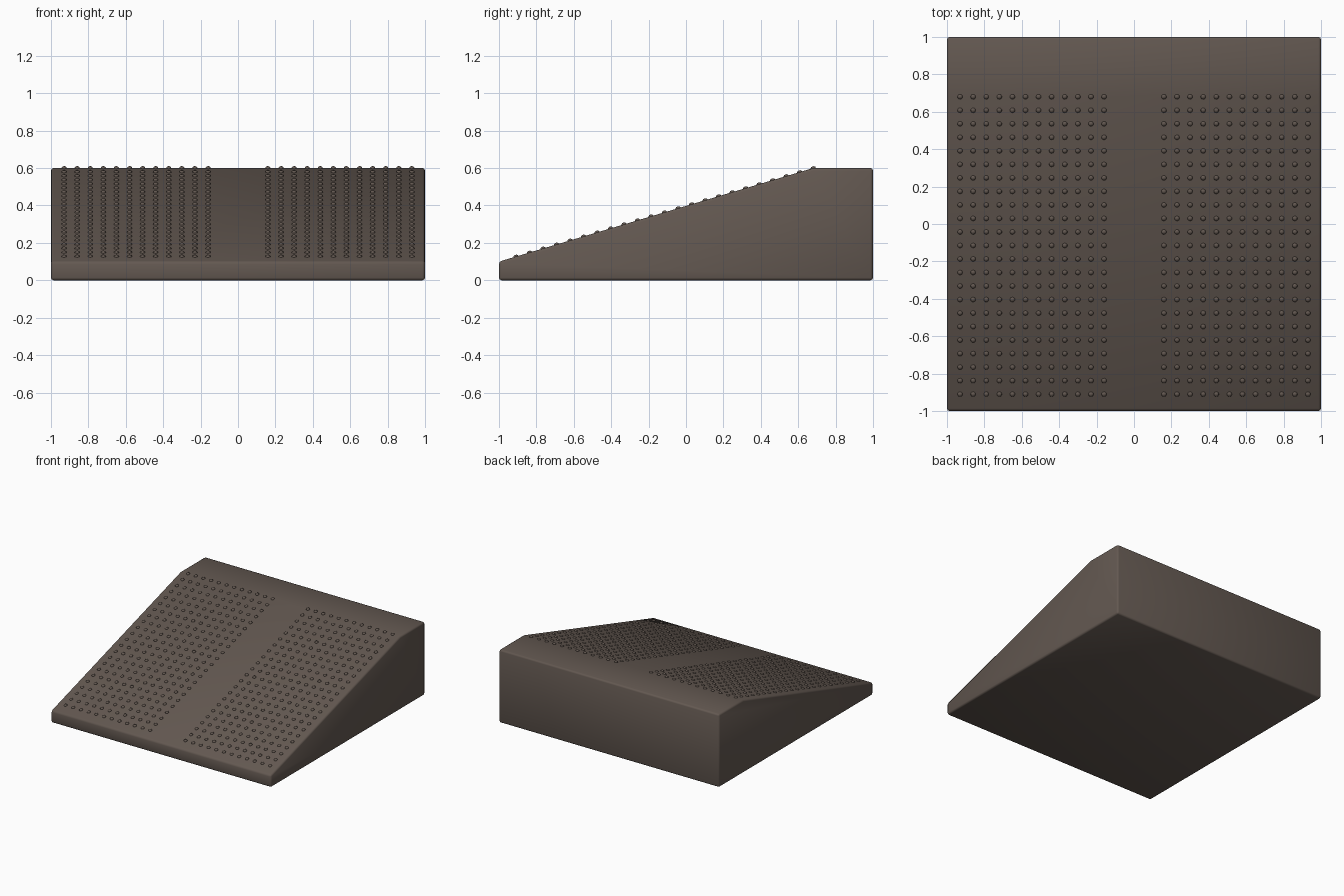
import bpy, bmesh
from math import atan2
from mathutils import Matrix, Vector

cube = bpy.data.objects.get("Cube")
if cube:
    bpy.data.objects.remove(cube, do_unlink=True)


def make_material(name, rgb):
    mat = bpy.data.materials.new(name)
    mat.use_nodes = True
    mat.diffuse_color = (*rgb, 1)
    mat.node_tree.nodes["Principled BSDF"].inputs["Base Color"].default_value = (*rgb, 1)
    return mat


def make_object(name, bm, mat):
    mesh = bpy.data.meshes.new(name)
    bm.normal_update()
    for f in bm.faces:
        f.smooth = True
    bm.to_mesh(mesh)
    bm.free()
    obj = bpy.data.objects.new(name, mesh)
    bpy.context.collection.objects.link(obj)
    mesh.materials.append(mat)
    return obj


brown = make_material("dark brown rubber", (0.125, 0.098, 0.082))

LOW, HIGH, RIDGE = 0.10, 0.60, 0.68
slope = atan2(HIGH - LOW, RIDGE + 1)

# Wedge body: side profile extruded across the width
bm = bmesh.new()
profile = [(-1, 0), (1, 0), (1, HIGH), (RIDGE, HIGH), (-1, LOW)]
side = bm.faces.new([bm.verts.new((-1, y, z)) for y, z in profile])
ext = bmesh.ops.extrude_face_region(bm, geom=[side])
bmesh.ops.translate(bm, vec=(2, 0, 0),
                    verts=[v for v in ext["geom"] if isinstance(v, bmesh.types.BMVert)])
bmesh.ops.recalc_face_normals(bm, faces=bm.faces)
body = make_object("ramp_body", bm, brown)
bevel = body.modifiers.new("rounded_edges", "BEVEL")
bevel.width = 0.014
bevel.segments = 2
bevel.limit_method = "ANGLE"
bevel.angle_limit = 0.6

# Grip studs: two mirrored fields of small domes on the slope
ROWS, COLS = 23, 12
bm = bmesh.new()
tilt = Matrix.Rotation(slope, 4, "X")
squash = Matrix.Diagonal((1, 1, 0.7, 1))
for row in range(ROWS):
    y = -0.91 + row * 1.59 / (ROWS - 1)
    z = LOW + (y + 1) * (HIGH - LOW) / (RIDGE + 1)
    for col in range(COLS):
        x = 0.16 + col * 0.77 / (COLS - 1)
        for s in (-1, 1):
            bmesh.ops.create_uvsphere(
                bm, u_segments=10, v_segments=6, radius=0.014,
                matrix=Matrix.Translation(Vector((s * x, y, z))) @ tilt @ squash)
make_object("grip_studs", bm, brown)
